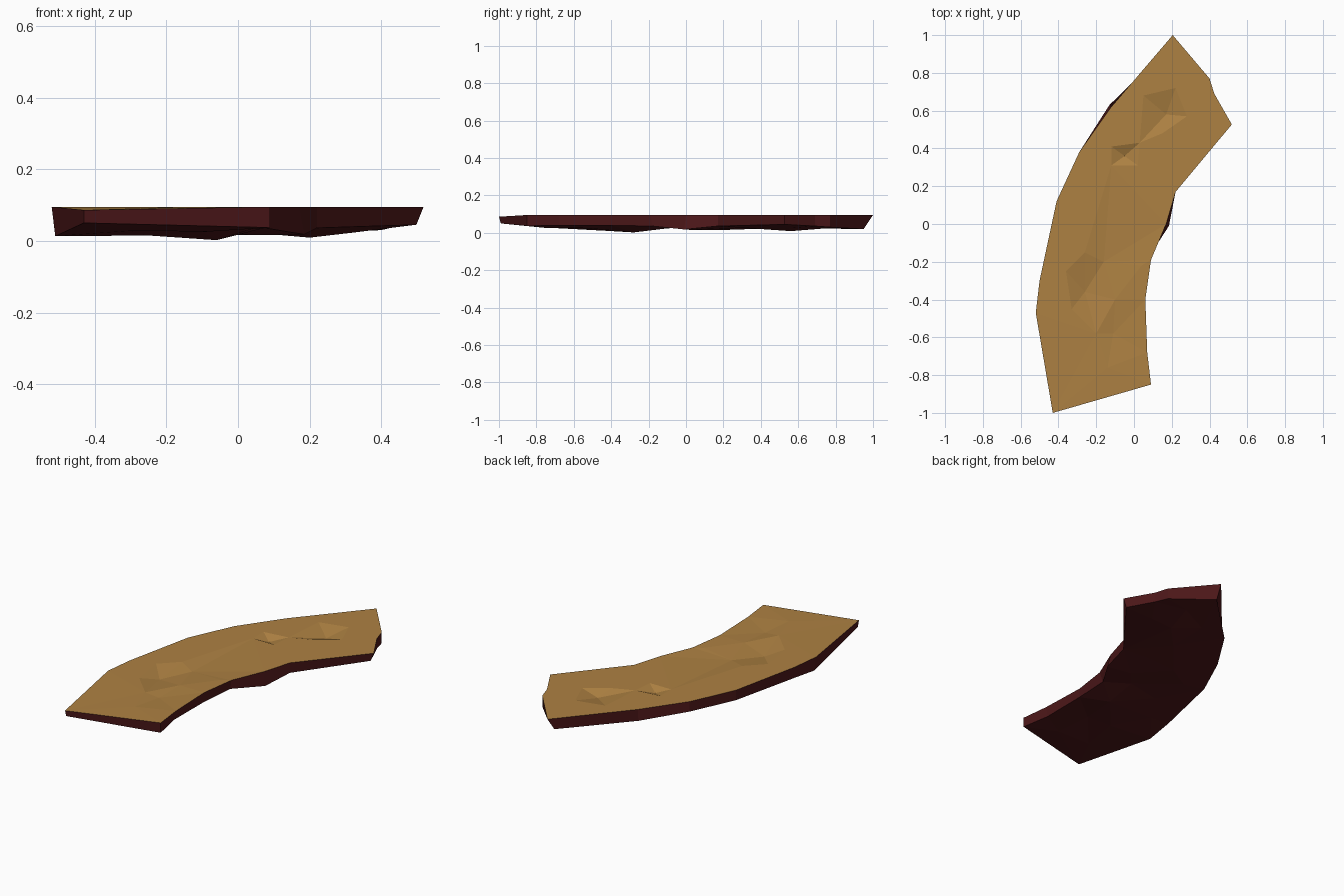
import bpy, bmesh
from mathutils import Vector
from mathutils.geometry import delaunay_2d_cdt

if "Cube" in bpy.data.objects:
    bpy.data.objects.remove(bpy.data.objects["Cube"])

TOP = 0.095

# Outline of the walkway slab, counter-clockwise: x, y, bottom z
outline = [(-.43, -1, .05), (.09, -.85, .037), (.07, -.68, .04), (.06, -.40, .04),
           (.09, -.19, .036), (.17, 0, .018), (.22, .17, .036), (.518, .527, .045),
           (.425, .69, .036), (.40, .77, .03), (.205, 1, .02), (-.12, .62, .034),
           (-.29, .38, .036), (-.41, .12, .036), (-.50, -.30, .032), (-.52, -.47, .013)]
# Small shifts of the lower rim, so the sides lean a little
lean = {0: (0, .01), 4: (-.015, .01), 5: (.015, -.01), 10: (-.01, -.05),
        11: (-.01, .01), 2: (-.012, 0), 7: (-.02, 0), 15: (.01, 0)}

# Shallow chips in the top surface: x, y, depth
chips = [(-.12, .41, 0), (.03, .43, 0), (-.12, .31, 0), (.02, .31, 0), (-.05, .36, .022),
         (.05, .68, 0), (.13, .92, 0), (.17, .58, .025), (.28, .57, 0), (.15, .48, 0),
         (.22, .72, 0),
         (-.26, -.15, 0), (-.36, -.25, 0), (-.33, -.45, 0), (-.26, -.36, .025),
         (-.16, -.2, .012), (.04, -.22, 0), (-.11, -.58, .008), (-.14, -.76, 0),
         (-.2, -.58, 0), (-.1, -.4, 0)]
# Rough stone underside: x, y, z
rough = [(-.06, -.28, .002), (-.25, -.5, .015), (-.3, -.75, .028), (-.08, -.75, .026),
         (-.1, -.52, .024), (-.38, -.3, .026), (-.25, -.12, .024), (-.05, -.08, .026),
         (.04, .02, .016), (-.28, .1, .026), (-.12, .2, .015), (.05, .2, .024),
         (-.15, .4, .026), (.05, .4, .022), (.2, .56, .009), (.33, .55, .024),
         (.05, .65, .024), (.25, .75, .024)]


def surface(bm, pts, mat):
    """Triangulate a rim plus inner points into the mesh."""
    n = len(outline)
    flat = [Vector(p[:2]) for p in pts]
    co, _, faces, orig, *_ = delaunay_2d_cdt(flat, [], [list(range(n))], 1, 1e-5)
    verts = [bm.verts.new((c.x, c.y, pts[o[0]][2])) for c, o in zip(co, orig)]
    for f in faces:
        bm.faces.new([verts[i] for i in f]).material_index = mat


bm = bmesh.new()
upper = [(x, y, TOP) for x, y, z in outline]
upper[0] = (-.43, -1, TOP - .009)
lower = [(x + lean.get(i, (0, 0))[0], y + lean.get(i, (0, 0))[1], z)
         for i, (x, y, z) in enumerate(outline)]

# Top and underside
surface(bm, upper + [(x, y, TOP - d) for x, y, d in chips], 0)
surface(bm, lower + rough, 1)

# Side wall
for i in range(len(outline)):
    j = (i + 1) % len(outline)
    quad = [bm.verts.new(p) for p in (lower[i], lower[j], upper[j], upper[i])]
    bm.faces.new(quad).material_index = 1
bmesh.ops.remove_doubles(bm, verts=bm.verts, dist=1e-4)
bmesh.ops.recalc_face_normals(bm, faces=bm.faces)

mesh = bpy.data.meshes.new("curved_path_slab")
bm.to_mesh(mesh)
for name, color in (("sandy_top", (.42, .22, .055, 1)), ("dark_red_stone", (.075, .009, .01, 1))):
    m = bpy.data.materials.new(name)
    m.diffuse_color = color
    m.use_nodes = True
    m.node_tree.nodes["Principled BSDF"].inputs["Base Color"].default_value = m.diffuse_color
    mesh.materials.append(m)
slab = bpy.data.objects.new("curved_path_slab", mesh)
bpy.context.collection.objects.link(slab)
